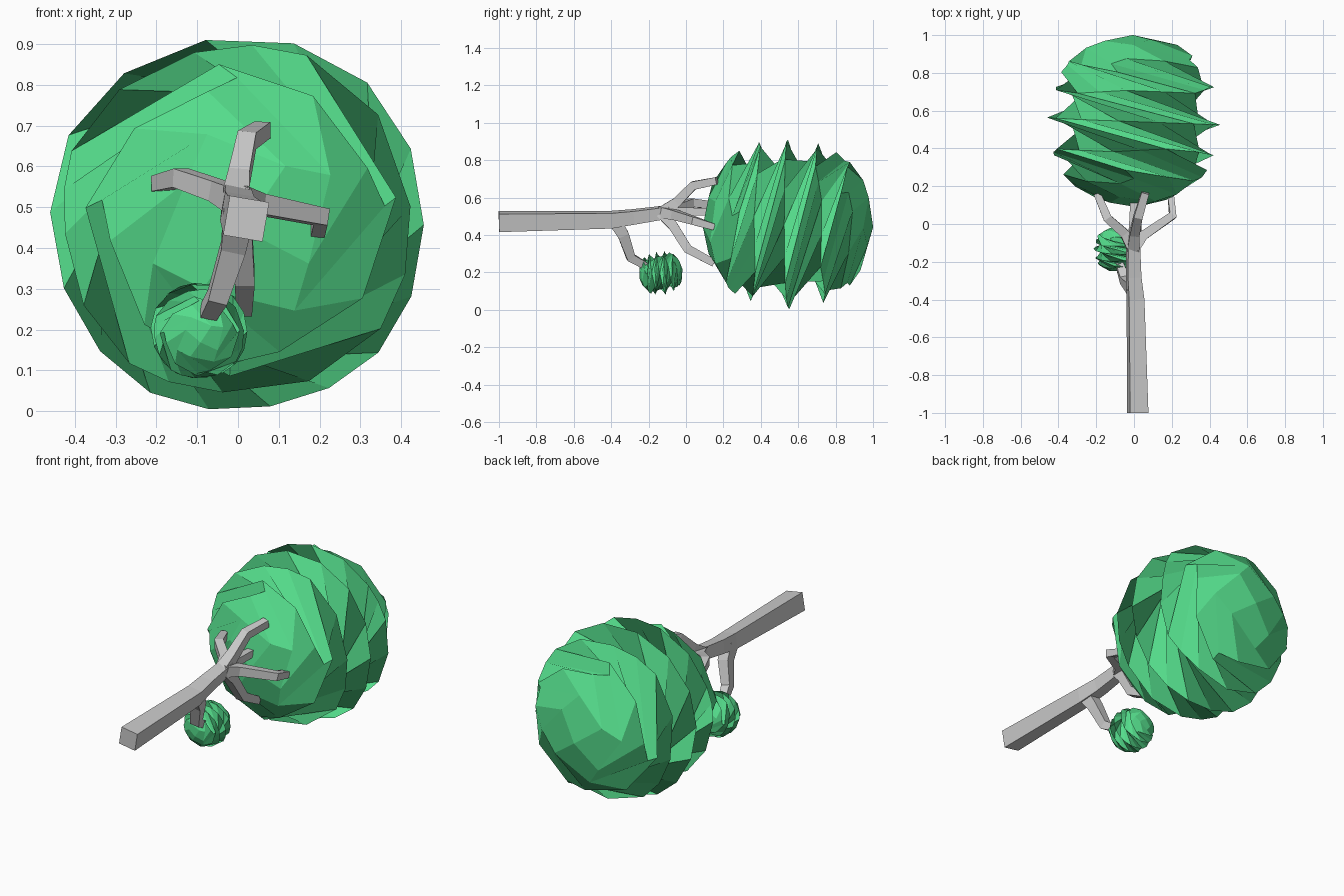
import bpy, bmesh
from math import cos, sin, radians
from mathutils import Vector, Matrix

if "Cube" in bpy.data.objects:
    bpy.data.objects.remove(bpy.data.objects["Cube"])

green = bpy.data.materials.new("leaf_green")
green.diffuse_color = (0.09, 0.72, 0.26, 1)
green.use_nodes = True
green.node_tree.nodes["Principled BSDF"].inputs["Base Color"].default_value = green.diffuse_color


def leaf_ball(name, centre, radius, phase, turns, lean=0):
    """Rounded cube, tipped slightly, then twisted strongly around the y axis."""
    bm = bmesh.new()
    bmesh.ops.create_cube(bm, size=2)
    mesh = bpy.data.meshes.new(name)
    bm.to_mesh(mesh)
    bm.free()
    obj = bpy.data.objects.new(name, mesh)
    bpy.context.collection.objects.link(obj)
    sub = obj.modifiers.new("round", 'SUBSURF')
    sub.levels = sub.render_levels = 2
    deps = bpy.context.evaluated_depsgraph_get()
    rounded = bpy.data.meshes.new_from_object(obj.evaluated_get(deps))
    obj.modifiers.clear()
    obj.data = rounded
    size = max(v.co.y for v in rounded.vertices)
    tip = Matrix.Rotation(radians(-2.5), 3, 'Z')
    for v in rounded.vertices:
        p = tip @ (v.co / size)
        # angle runs from +x towards +z as y grows
        a = phase + turns * p.y
        v.co = (radius * (p.x * cos(a) - p.z * sin(a)), radius * p.y,
                radius * (p.x * sin(a) + p.z * cos(a)))
    for f in rounded.polygons:
        f.use_smooth = False
    rounded.materials.clear()
    rounded.materials.append(green)
    obj.location = centre
    obj.rotation_euler.x = lean
    return obj


def limb(name, points, ref=(0, 0, 1)):
    """Square tapered tube through points (x, y, z, half width)."""
    bm = bmesh.new()
    pos = [Vector(p[:3]) for p in points]
    ref = Vector(ref)
    rings = []
    for i, p in enumerate(pos):
        t = (pos[min(i + 1, len(pos) - 1)] - pos[max(i - 1, 0)]).normalized()
        u = (ref - t * ref.dot(t)).normalized()
        w = t.cross(u)
        h = points[i][3]
        rings.append([bm.verts.new(p + u * (a * h) + w * (b * h))
                      for a, b in ((1, 1), (-1, 1), (-1, -1), (1, -1))])
    for r, s in zip(rings, rings[1:]):
        for k in range(4):
            bm.faces.new((r[k], r[(k + 1) % 4], s[(k + 1) % 4], s[k]))
    bm.faces.new(rings[0])
    bm.faces.new(rings[-1])
    bmesh.ops.recalc_face_normals(bm, faces=bm.faces)
    mesh = bpy.data.meshes.new(name)
    bm.to_mesh(mesh)
    bm.free()
    obj = bpy.data.objects.new(name, mesh)
    bpy.context.collection.objects.link(obj)
    return obj


# Foliage
leaf_ball("crown", (0, 0.545, 0.461), 0.456, radians(10), 4.2)
leaf_ball("small_leaf_ball", (-0.095, -0.135, 0.197), 0.118, radians(10), 4.2, radians(12))

# Trunk
limb("trunk", [(0.02, -1, 0.472, 0.049), (0.008, -0.4, 0.482, 0.041),
               (-0.002, -0.28, 0.497, 0.036), (-0.004, -0.12, 0.52, 0.032),
               (-0.004, -0.06, 0.53, 0.026)], ref=(0.17, 0, 1))

# Low branch carrying the small leaf ball
limb("low_branch", [(0.0, -0.38, 0.475, 0.036), (-0.012, -0.335, 0.4, 0.03),
                    (-0.05, -0.295, 0.28, 0.024), (-0.082, -0.2, 0.225, 0.019)],
     ref=(1, 0, 0))

# Branches into the crown
root = (-0.004, -0.13, 0.52, 0.032)
limb("upper_branch", [root, (0.003, -0.05, 0.575, 0.026),
                      (0.022, 0.04, 0.665, 0.023), (0.06, 0.165, 0.69, 0.02)], ref=(1, 0, 0))
limb("left_branch", [root, (-0.05, -0.05, 0.54, 0.025),
                     (-0.14, 0.03, 0.572, 0.023), (-0.195, 0.16, 0.558, 0.019)])
limb("right_branch", [root, (0.05, -0.06, 0.508, 0.025),
                      (0.205, 0.045, 0.476, 0.021), (0.195, 0.15, 0.442, 0.017)])
limb("lower_branch", [root, (0.008, -0.07, 0.45, 0.026),
                      (0.017, 0.01, 0.325, 0.024), (0.014, 0.15, 0.25, 0.02)], ref=(1, 0, 0))
limb("middle_branch", [root, (-0.004, 0.0, 0.525, 0.022), (0.0, 0.15, 0.525, 0.018)])
